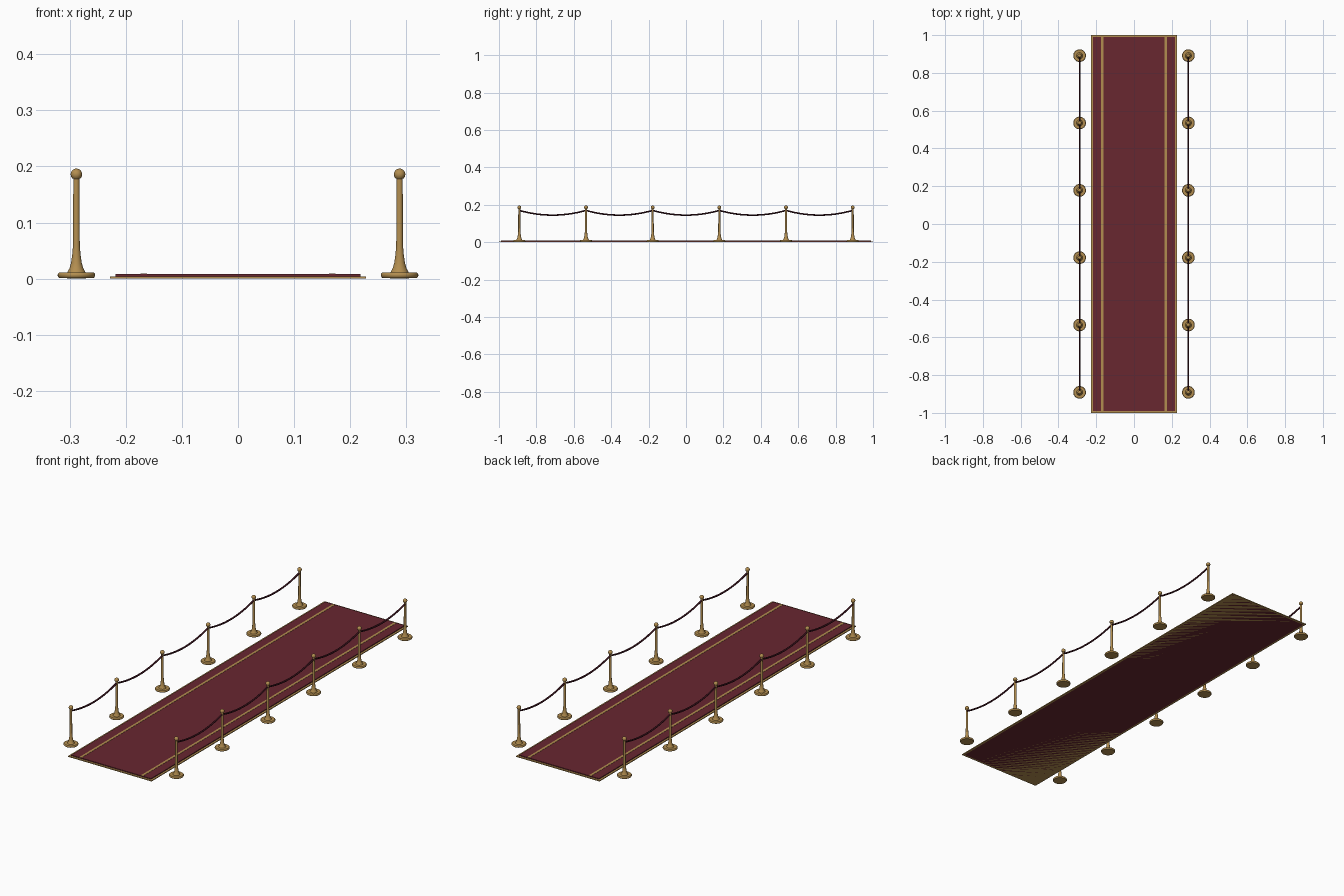
import bpy, bmesh, math

if "Cube" in bpy.data.objects:
    bpy.data.objects.remove(bpy.data.objects["Cube"])


def material(name, color):
    m = bpy.data.materials.new(name)
    m.diffuse_color = (*color, 1)
    m.use_nodes = True
    m.node_tree.nodes["Principled BSDF"].inputs["Base Color"].default_value = m.diffuse_color
    return m


GOLD = material("brass", (0.45, 0.27, 0.08))
RED = material("carpet_red", (0.14, 0.02, 0.03))
DARK = material("rope_red", (0.045, 0.006, 0.012))


def box(name, x, hx, hy, z0, z1, mat):
    bpy.ops.mesh.primitive_cube_add(size=2, location=(x, 0, (z0 + z1) / 2))
    o = bpy.context.object
    o.name = name
    o.scale = (hx, hy, (z1 - z0) / 2)
    bpy.ops.object.transform_apply(location=False, rotation=False, scale=True)
    o.data.materials.append(mat)


def lathe(name, profile, mat, sides=32):
    bm = bmesh.new()
    vs = [bm.verts.new((r, 0, z)) for r, z in profile]
    es = [bm.edges.new(p) for p in zip(vs, vs[1:])]
    bmesh.ops.spin(bm, geom=vs + es, cent=(0, 0, 0), axis=(0, 0, 1),
                   angle=math.tau, steps=sides)
    bmesh.ops.remove_doubles(bm, verts=bm.verts, dist=1e-5)
    bmesh.ops.recalc_face_normals(bm, faces=bm.faces)
    me = bpy.data.meshes.new(name)
    bm.to_mesh(me)
    bm.free()
    me.materials.append(mat)
    return me


# Carpet: gold border sheet, red pile, two inlaid stripes
box("carpet_border", 0, 0.228, 1.0, 0, 0.004, GOLD)
box("carpet", 0, 0.218, 0.99, 0, 0.008, RED)
for s in (-1, 1):
    box("carpet_stripe", s * 0.168, 0.006, 0.99, 0.006, 0.009, GOLD)

# Stanchion profile: rounded foot, flared collar, pole, ball finial
profile = [(0, 0.002), (0.031, 0.002), (0.033, 0.004), (0.0335, 0.0065),
           (0.033, 0.009), (0.031, 0.011), (0.0165, 0.011), (0.0125, 0.018),
           (0.0095, 0.028), (0.0075, 0.042), (0.006, 0.06), (0.0055, 0.178),
           (0.005, 0.1785)]
profile[0:2] = [(0, 0), (0.031, 0.0015)]
for i in range(4, 17):
    a = math.pi * i / 16
    profile.append((0.0102 * math.sin(a), 0.186 - 0.0102 * math.cos(a)))
profile[-1] = (0, 0.1962)
post_mesh = lathe("stanchion", profile, GOLD)

STEP = 0.3565
ys = [STEP * (i - 2.5) for i in range(6)]
for s in (-1, 1):
    for y in ys:
        post = bpy.data.objects.new("stanchion", post_mesh)
        post.location = (s * 0.288, y, 0)
        bpy.context.collection.objects.link(post)
        bpy.context.view_layer.objects.active = post
        bpy.ops.object.select_all(action='DESELECT')
        post.select_set(True)
        if s == -1 and y == ys[0]:
            bpy.ops.object.shade_smooth_by_angle(angle=math.radians(35))

    # Sagging ropes between neighbouring posts
    for y in ys[:-1]:
        cu = bpy.data.curves.new("rope", 'CURVE')
        cu.dimensions = '3D'
        cu.bevel_depth = 0.0042
        cu.bevel_resolution = 2
        cu.use_fill_caps = True
        sp = cu.splines.new('POLY')
        sp.points.add(16)
        for i, p in enumerate(sp.points):
            t = i / 16
            p.co = (s * 0.288, y + STEP * t, 0.17 - 0.025 * 4 * t * (1 - t), 1)
        sp.use_smooth = True
        cu.materials.append(DARK)
        bpy.context.collection.objects.link(bpy.data.objects.new("rope", cu))
